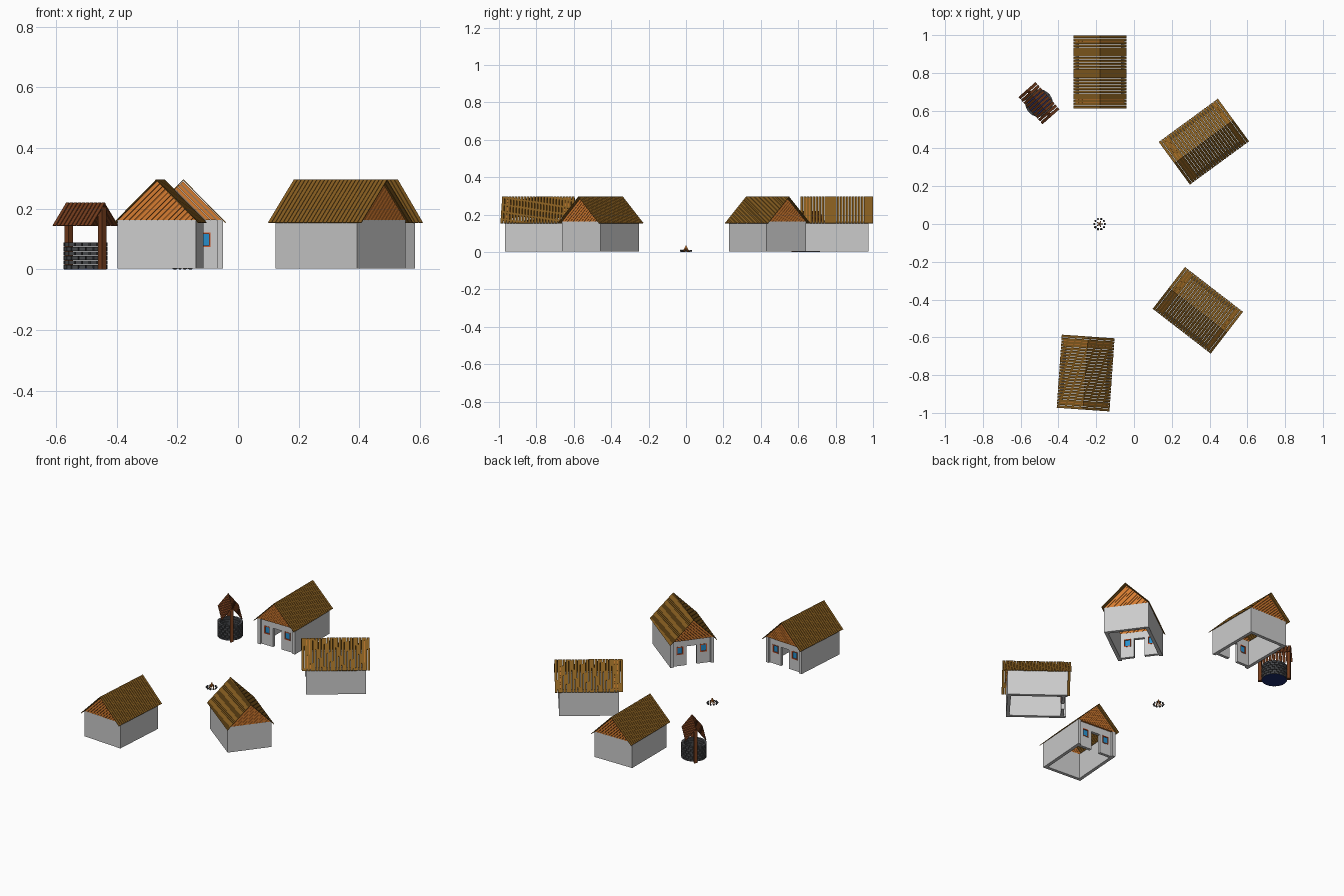
import bpy, bmesh, math, random
from mathutils import Matrix, Vector

random.seed(4)
if "Cube" in bpy.data.objects:
    bpy.data.objects.remove(bpy.data.objects["Cube"])


def material(name, rgb):
    m = bpy.data.materials.new(name)
    m.use_nodes = True
    color = (*rgb, 1)
    m.diffuse_color = color
    m.node_tree.nodes["Principled BSDF"].inputs["Base Color"].default_value = color
    return m


PLASTER = material("plaster", (.6, .61, .59))
THATCH = material("roof_wood", (.24, .11, .014))
GABLE = material("gable_wood", (.66, .2, .03))
GLASS = material("window_blue", (.02, .27, .6))
FRAME = material("frame_red", (.6, .1, .03))
TIMBER = material("dark_timber", (.17, .045, .012))
STONE = material("dark_stone", (.06, .063, .068))
WATER = material("water", (.01, .025, .15))


def box(bm, lo, hi, turn=Matrix()):
    """Add a box between two corners, then transform it."""
    lo, hi = Vector(lo), Vector(hi)
    m = turn @ Matrix.Translation((lo + hi) / 2) @ Matrix.Diagonal((*(hi - lo), 1))
    bmesh.ops.create_cube(bm, size=1, matrix=m)


def prism(bm, outline, y0, y1):
    """Extrude an xz outline along y."""
    face = bm.faces.new([bm.verts.new((x, y0, z)) for x, z in outline])
    ext = bmesh.ops.extrude_face_region(bm, geom=[face])["geom"]
    moved = [v for v in ext if isinstance(v, bmesh.types.BMVert)]
    bmesh.ops.translate(bm, verts=moved, vec=(0, y1 - y0, 0))


def mesh(name, bm, mat):
    bmesh.ops.recalc_face_normals(bm, faces=bm.faces)
    me = bpy.data.meshes.new(name)
    bm.to_mesh(me)
    bm.free()
    me.materials.append(mat)
    return me


def place(name, me, x=0, y=0, angle=0):
    ob = bpy.data.objects.new(name, me)
    ob.location = (x, y, 0)
    ob.rotation_euler.z = math.radians(angle)
    bpy.context.collection.objects.link(ob)


def plank_roof(half, length, eave, ridge, count, gap, thick):
    """Two slopes of planks that run from ridge to eave."""
    bm = bmesh.new()
    drop = ridge - eave
    slope, pitch = math.hypot(half, drop), length / count
    for side in (0, math.pi):
        turn = (Matrix.Translation((0, 0, ridge)) @ Matrix.Rotation(side, 4, 'Z')
                @ Matrix.Rotation(math.atan2(drop, half), 4, 'Y'))
        for i in range(count):
            y = -length / 2 + i * pitch
            box(bm, (0, y + gap / 2, -thick), (slope, y + pitch - gap / 2, 0), turn)
    return bm


# House walls: open below, front wall set back between the side walls
HW, HL, T, TOP, BASE = .13, .17, .02, .162, .003
DOOR, DOOR_TOP, WIN_IN, WIN_OUT, SILL, HEAD = .03, .12, .05, .09, .073, .122
IN, FRONT, BACK = HW - T, -HL + .012, -HL + .03

bm = bmesh.new()
box(bm, (-IN, HL - T, BASE), (IN, HL, TOP))
box(bm, (-DOOR, FRONT, DOOR_TOP), (DOOR, BACK, TOP))
for s in (-1, 1):
    box(bm, (s * IN, -HL, BASE), (s * HW, HL, TOP))
    for x0, x1, z0, z1 in ((DOOR, WIN_IN, BASE, TOP), (WIN_OUT, IN, BASE, TOP),
                           (WIN_IN, WIN_OUT, BASE, SILL), (WIN_IN, WIN_OUT, HEAD, TOP)):
        a, b = sorted((s * x0, s * x1))
        box(bm, (a, FRONT, z0), (b, BACK, z1))
walls = mesh("walls", bm, PLASTER)

# Windows: glass pane inside a thin frame
glass, frame = bmesh.new(), bmesh.new()
F = .005
for s in (-1, 1):
    a, b = sorted((s * WIN_IN, s * WIN_OUT))
    box(glass, (a, FRONT + .004, SILL), (b, BACK - .004, HEAD))
    for x0, x1, z0, z1 in ((a, a + F, SILL, HEAD), (b - F, b, SILL, HEAD),
                           (a + F, b - F, SILL, SILL + F), (a + F, b - F, HEAD - F, HEAD)):
        box(frame, (x0, FRONT - .002, z0), (x1, BACK + .002, z1))
glass = mesh("window_glass", glass, GLASS)
frame = mesh("window_frames", frame, FRAME)

# Gables: diagonal boards filling both end triangles
bm = bmesh.new()
BOARDS = 14
rise = .13
for y0, y1 in ((-HL, BACK), (HL - T, HL)):
    for i in range(BOARDS):
        t0, t1 = i / BOARDS, (i + .88) / BOARDS
        prism(bm, [(-HW + HW * t0, TOP + rise * t0), (-HW + HW * t1, TOP + rise * t1),
                   (-HW + 2 * HW * t1, TOP), (-HW + 2 * HW * t0, TOP)], y0, y1)
gables = mesh("gables", bm, GABLE)

roof = mesh("roof", plank_roof(.14, .39, .155, .297, 24, .002, .003), THATCH)

# Four houses facing the middle of the village
HOUSES = ((-.18, .805, 0), (.37, .436, -53.8), (.338, -.457, -127.7), (-.256, -.789, 176))
for n, spot in enumerate(HOUSES, 1):
    for me in (walls, glass, frame, gables, roof):
        place(f"house_{n}_{me.name}", me, *spot)

# Well: courses of staggered stones, water, two posts and a plank roof
WELL = (-.503, .64, 41.4)
COURSES, STONES, RADIUS = 6, 18, .072
bm = bmesh.new()
high, wide = .09 / COURSES, math.tau * RADIUS / STONES
for c in range(COURSES):
    for i in range(STONES):
        turn = Matrix.Rotation(math.tau * (i + c % 2 / 2) / STONES, 4, 'Z')
        box(bm, (RADIUS - .015, -wide * .43, c * high + .001),
            (RADIUS, wide * .43, (c + 1) * high - .001), turn)
place("well_stones", mesh("well_stones", bm, STONE), *WELL)

bm = bmesh.new()
bmesh.ops.create_cone(bm, cap_ends=True, segments=32, radius1=RADIUS - .002,
                      radius2=RADIUS - .002, depth=.004,
                      matrix=Matrix.Translation((0, 0, .002)))
place("well_water", mesh("well_water", bm, WATER), *WELL)

bm = bmesh.new()
for s in (-1, 1):
    y = s * .083
    box(bm, (-.01, y - .01, 0), (.01, y + .01, .205))
place("well_posts", mesh("well_posts", bm, TIMBER), *WELL)
place("well_roof", mesh("well_roof", plank_roof(.06, .196, .145, .22, 10, .004, .004), TIMBER), *WELL)

# Campfire: ring of stones round a cone of leaning logs
FIRE = (-.182, 0)
bm = bmesh.new()
for i in range(10):
    a = math.tau * i / 10
    r = random.uniform(.006, .008)
    bmesh.ops.create_icosphere(bm, subdivisions=1, radius=r, matrix=Matrix.Translation(
        (.028 * math.cos(a), .028 * math.sin(a), r * .8)))
place("campfire_stones", mesh("campfire_stones", bm, STONE), *FIRE)

bm = bmesh.new()
for i in range(5):
    turn = Matrix.Rotation(math.tau * i / 5, 4, 'Z') @ Matrix.Translation((.014, 0, .002))
    lean = Matrix.Rotation(math.radians(-25), 4, 'Y') @ Matrix.Translation((0, 0, .017))
    bmesh.ops.create_cone(bm, cap_ends=True, segments=6, radius1=.003, radius2=.003,
                          depth=.036, matrix=turn @ lean)
place("campfire_logs", mesh("campfire_logs", bm, GABLE), *FIRE)
